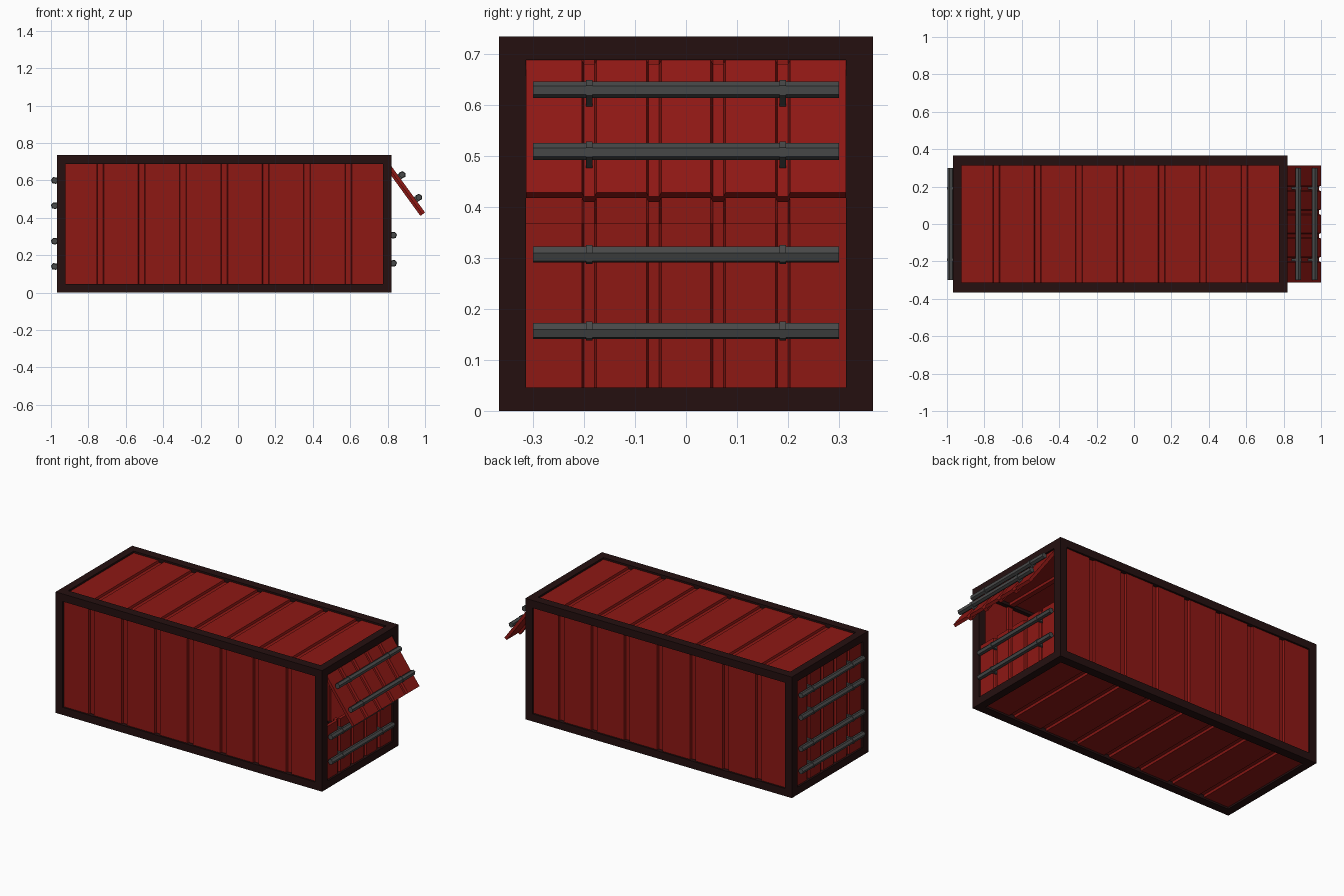
import bpy, bmesh, math
from mathutils import Matrix, Vector

if "Cube" in bpy.data.objects:
    bpy.data.objects.remove(bpy.data.objects["Cube"])


def material(name, rgb):
    m = bpy.data.materials.new(name)
    m.diffuse_color = (*rgb, 1)
    m.use_nodes = True
    m.node_tree.nodes["Principled BSDF"].inputs["Base Color"].default_value = m.diffuse_color
    return m


RED = material("red_paint", (0.27, 0.009, 0.007))
DARK = material("dark_frame", (0.018, 0.005, 0.005))
STEEL = material("dark_steel", (0.065, 0.067, 0.067))

X0, X1, Y, H = -0.97, 0.82, 0.367, 0.735      # outer size
BX, BY, BZ = 0.047, 0.053, 0.046              # frame beam thickness
RECESS, DEPTH, THICK = 0.011, 0.013, 0.018    # panel recess, groove depth, sheet
XC = (X0 + X1) / 2


def finish(name, bm, mat):
    bmesh.ops.recalc_face_normals(bm, faces=bm.faces[:])
    mesh = bpy.data.meshes.new(name)
    bm.to_mesh(mesh)
    bm.free()
    mesh.materials.append(mat)
    ob = bpy.data.objects.new(name, mesh)
    bpy.context.collection.objects.link(ob)
    return ob


def add_box(bm, lo, hi, mtx=Matrix()):
    lo, hi = Vector(lo), Vector(hi)
    m = mtx @ Matrix.Translation((lo + hi) / 2) @ Matrix.Diagonal((*(hi - lo), 1))
    bmesh.ops.create_cube(bm, size=1, matrix=m)


def frame_of(origin, u, v, w):
    """Local axes: u across the grooves, v along them, w outward."""
    m = Matrix((u, v, w)).transposed().to_4x4()
    m.translation = Vector(origin)
    return m


def panel(name, mtx, half_u, length, grooves, gw):
    """Corrugated sheet of constant thickness, extruded along v."""
    pts = [(-half_u, 0)]
    for g in grooves:
        a, b = g - gw / 2, g + gw / 2
        pts += [(a - 0.002, 0), (a + 0.002, -DEPTH), (b - 0.002, -DEPTH), (b + 0.002, 0)]
    pts.append((half_u, 0))
    bm = bmesh.new()
    rings = [[bm.verts.new(mtx @ Vector((u, v, w + dw))) for dw, v in
              ((0, 0), (0, length), (-THICK, length), (-THICK, 0))] for u, w in pts]
    for a, b in zip(rings, rings[1:]):
        for i in range(4):
            j = (i + 1) % 4
            bm.faces.new((a[i], a[j], b[j], b[i]))
    bm.faces.new(rings[0])
    bm.faces.new(rings[-1])
    return finish(name, bm, RED)


def lock_bar(name, mtx, v, w=0.020):
    """Hexagonal bar across a door with two brackets."""
    bm = bmesh.new()
    turn = Matrix.Rotation(math.pi / 2, 4, 'Y')
    for u, r, d in ((0, 0.0165, 0.6), (-0.19, 0.0195, 0.013), (0.19, 0.0195, 0.013)):
        m = mtx @ Matrix.Translation((u, v, w)) @ turn @ Matrix.Rotation(math.radians(20), 4, 'Z')
        bmesh.ops.create_cone(bm, cap_ends=True, segments=6, radius1=r, radius2=r,
                              depth=d, matrix=m)
        if u:
            add_box(bm, (u - 0.0065, v - 0.016, -DEPTH), (u + 0.0065, v + 0.016, w), mtx)
    return finish(name, bm, STEEL)


# Frame: corner posts, long rails and cross rails
bm = bmesh.new()
xs = ((X0, X0 + BX), (X1 - BX, X1))
ys = ((-Y, -Y + BY), (Y - BY, Y))
zs = ((0, BZ), (H - BZ, H))
for x in xs:
    for y in ys:
        add_box(bm, (x[0], y[0], 0), (x[1], y[1], H))
    for z in zs:
        add_box(bm, (x[0], -Y + BY, z[0]), (x[1], Y - BY, z[1]))
for y in ys:
    for z in zs:
        add_box(bm, (X0 + BX, y[0], z[0]), (X1 - BX, y[1], z[1]))
finish("frame", bm, DARK)

# Side walls, roof and floor with seven grooves
long_grooves = [(i - 3) * 0.221 for i in range(7)]
hx = (X1 - X0) / 2 - BX
ih, iy = H - 2 * BZ, 2 * (Y - BY)
EX, EY, EZ = (1, 0, 0), (0, 1, 0), (0, 0, 1)
for s, n in ((-1, "front"), (1, "back")):
    panel(n + "_wall", frame_of((XC, s * (Y - RECESS), BZ), EX, EZ, (0, s, 0)),
          hx, ih, long_grooves, 0.034)
for z, s, n in ((H - RECESS, 1, "roof"), (RECESS, -1, "floor")):
    panel(n, frame_of((XC, -Y + BY, z), EX, EY, (0, 0, s)), hx, iy, long_grooves, 0.034)

# Closed left end with four bars
end_grooves = [-0.19, -0.063, 0.063, 0.19]
m = frame_of((X0 + RECESS, 0, BZ), EY, EZ, (-1, 0, 0))
panel("left_end", m, iy / 2, ih, end_grooves, 0.025)
for i, z in enumerate((0.14, 0.275, 0.465, 0.60)):
    lock_bar(f"left_bar_{i + 1}", m, z - BZ, 0.024)

# Right end: fixed lower door
m = frame_of((X1 - RECESS, 0, BZ), EY, EZ, EX)
panel("lower_door", m, iy / 2, H / 2 - BZ, end_grooves, 0.025)
for i, z in enumerate((0.157, 0.307)):
    lock_bar(f"lower_door_bar_{i + 1}", m, z - BZ)

# Right end: upper door swung open from its top edge
a = math.radians(36)
m = frame_of((X1 - RECESS, 0, H - BZ), EY,
             (math.sin(a), 0, -math.cos(a)), (math.cos(a), 0, math.sin(a)))
panel("upper_door", m, iy / 2, 0.322, end_grooves, 0.025)
for i, d in enumerate((0.087, 0.237)):
    lock_bar(f"upper_door_bar_{i + 1}", m, d)

# Centre the whole model on x = 0
xs = [v.co.x for o in bpy.data.objects for v in o.data.vertices]
shift = -(min(xs) + max(xs)) / 2
for o in bpy.data.objects:
    o.location.x = shift
